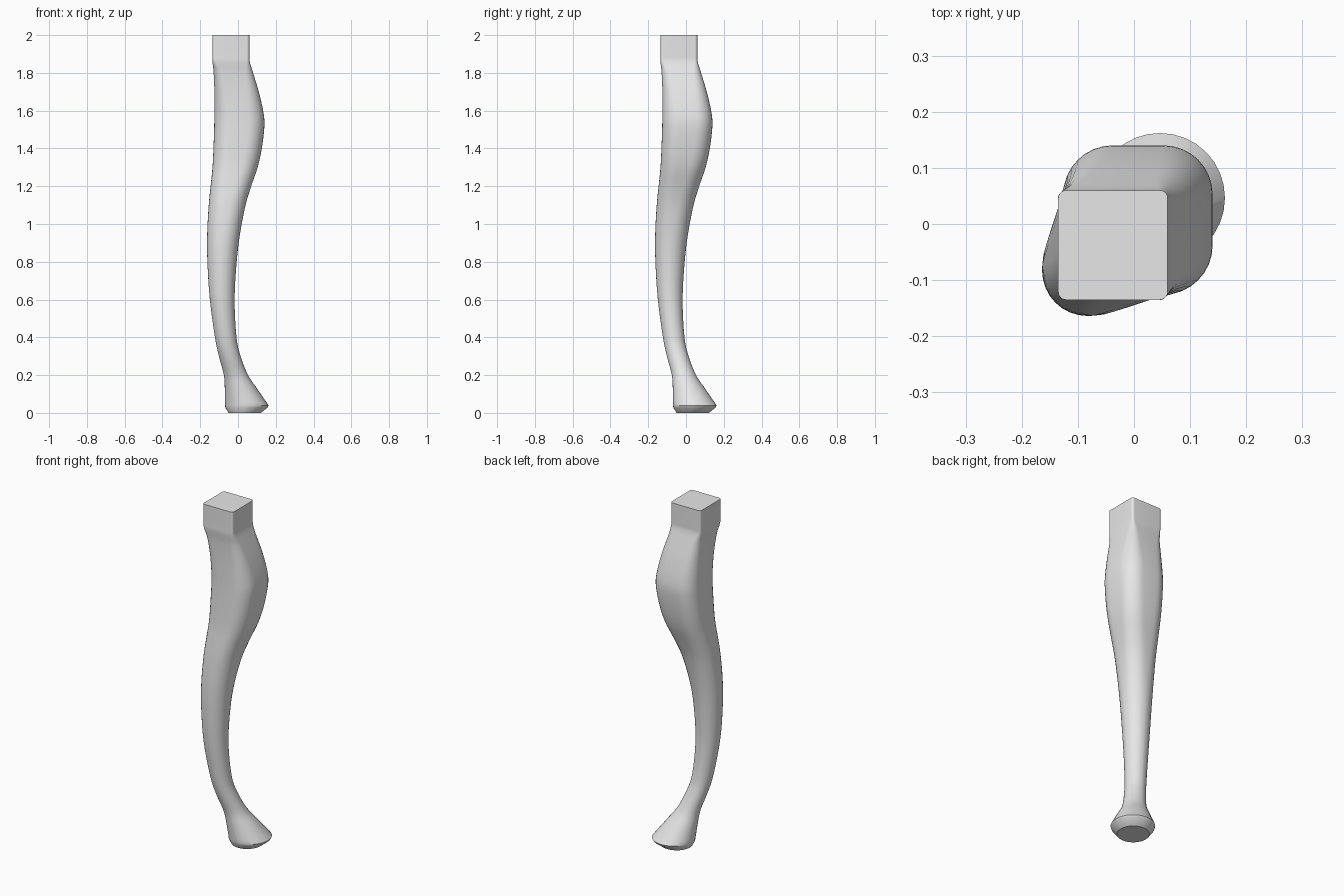
import bpy, bmesh, math

cube = bpy.data.objects.get("Cube")
if cube:
    bpy.data.objects.remove(cube)

grey = bpy.data.materials.new("plain grey")
grey.use_nodes = True
colour = (0.8, 0.8, 0.8, 1)
grey.diffuse_color = colour
grey.node_tree.nodes["Principled BSDF"].inputs["Base Color"].default_value = colour

# Leg stations: height, inner limit, outer limit, corner roundness (0 square, 1 circle)
STATIONS = [
    (2, -.135, .06, .14),
    (1.9, -.135, .06, .14),
    (1.86, -.135, .062, .18),
    (1.8, -.129, .08, .4),
    (1.7, -.125, .11, .55),
    (1.6, -.125, .133, .64),
    (1.52, -.126, .14, .66),
    (1.4, -.13, .126, .68),
    (1.3, -.135, .104, .72),
    (1.2, -.145, .07, .78),
    (1.1, -.155, .04, .86),
    (.95, -.163, .011, .95),
    (.8, -.162, -.007, 1),
    (.6, -.149, -.018, 1),
    (.4, -.122, -.008, 1),
    (.3, -.101, .014, 1),
    (.2, -.075, .053, 1),
    (.13, -.07, .1, 1),
    (.04, -.069, .162, 1),
]
# Crisp lower edge of the foot
SOLE = [(.028, -.067, .156, 1), (0, -.05, .12, 1)]


def smooth(points, steps=4):
    """Pass a smooth curve through the stations."""
    pts = [points[0]] + points + [points[-1]]
    out = []
    for a, b, c, d in zip(pts, pts[1:], pts[2:], pts[3:]):
        for i in range(steps):
            t = i / steps
            out.append(tuple(
                q + t / 2 * (r - p + t * (2*p - 5*q + 4*r - s + t * (3*(q - r) + s - p)))
                for p, q, r, s in zip(a, b, c, d)))
    return out + [points[-1]]


def rounded_square(bm, z, low, high, roundness, segments=8):
    """Add one ring, centred on the diagonal of the leg."""
    mid, half = (low + high) / 2, (high - low) / 2
    radius = half * min(roundness, .995)
    ring = []
    for corner in range(4):
        middle = math.pi / 4 + corner * math.pi / 2
        sx = math.copysign(half - radius, math.cos(middle))
        sy = math.copysign(half - radius, math.sin(middle))
        for i in range(segments + 1):
            a = (corner + i / segments) * math.pi / 2
            ring.append(bm.verts.new((mid + sx + radius * math.cos(a),
                                      mid + sy + radius * math.sin(a), z)))
    return ring


# Loft the curved leg from the square post down to the round foot
bm = bmesh.new()
rings = [rounded_square(bm, *s) for s in smooth(STATIONS) + SOLE]
for upper, lower in zip(rings, rings[1:]):
    for i in range(len(upper)):
        j = (i + 1) % len(upper)
        bm.faces.new((upper[i], lower[i], lower[j], upper[j]))
bm.faces.new(rings[0])
bm.faces.new(rings[-1][::-1])
bmesh.ops.recalc_face_normals(bm, faces=bm.faces[:])
mesh = bpy.data.meshes.new("curved_leg")
bm.to_mesh(mesh)
bm.free()
mesh.materials.append(grey)

leg = bpy.data.objects.new("curved_leg", mesh)
bpy.context.collection.objects.link(leg)
bpy.ops.object.select_all(action="DESELECT")
leg.select_set(True)
bpy.context.view_layer.objects.active = leg
bpy.ops.object.shade_smooth_by_angle(angle=math.radians(30))
